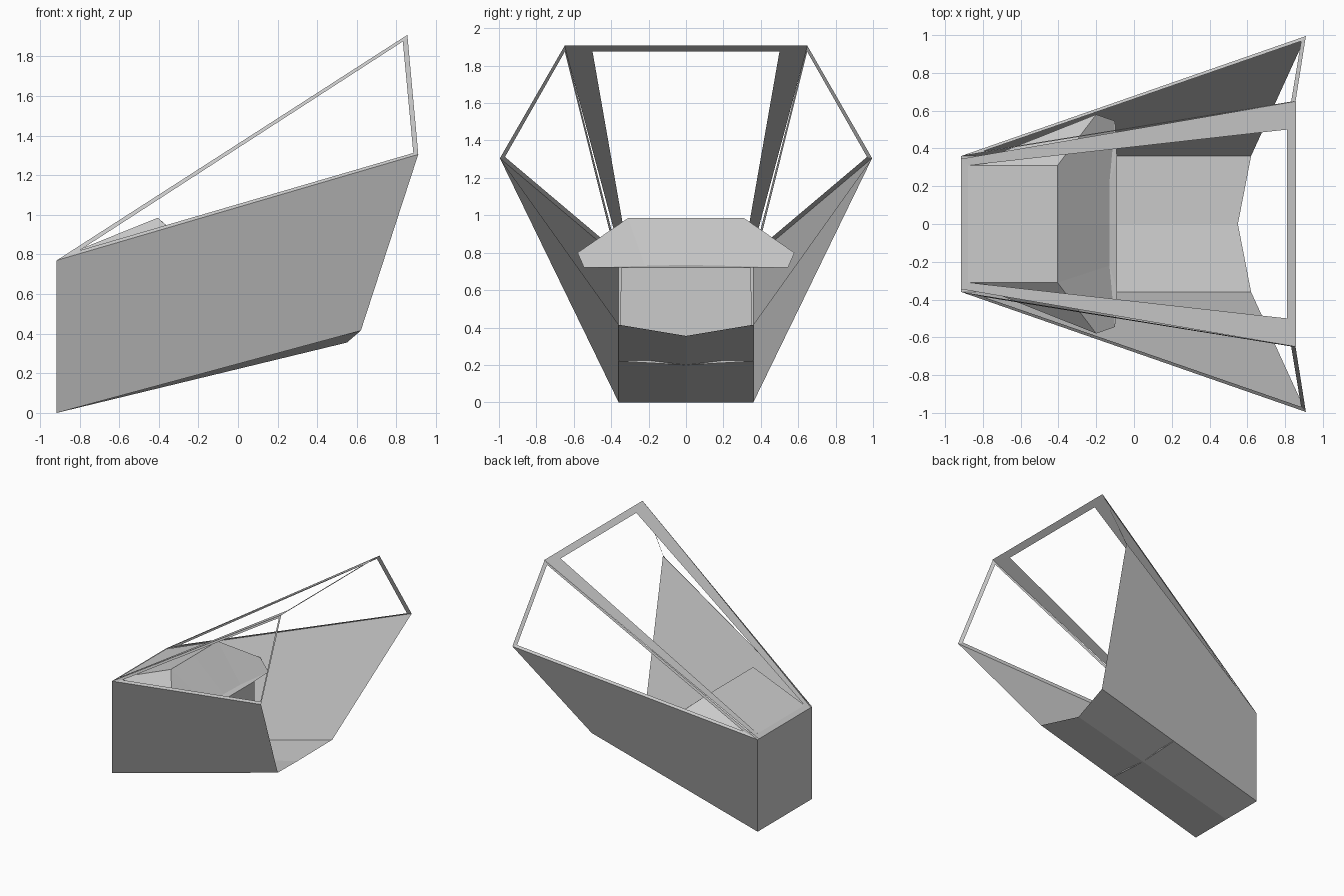
import bpy

def half_shell(name, verts, faces):
    """Build the +y half of a part and mirror it across the centre plane."""
    mesh = bpy.data.meshes.new(name)
    mesh.from_pydata(verts, [], faces)
    ob = bpy.data.objects.new(name, mesh)
    bpy.context.collection.objects.link(ob)
    mod = ob.modifiers.new("mirror", 'MIRROR')
    mod.use_axis = (False, True, False)
    mod.use_clip = True
    return ob

def ring(n):
    """Quads joining an outer loop of n points to the inner loop after it."""
    return [(i, (i + 1) % n, n + (i + 1) % n, n + i) for i in range(n)]

# hull: nose panel, creased floor and flared side wall
half_shell("hull", [
    (-.915, 0, 0), (-.915, .36, 0), (-.915, .36, .77), (-.915, 0, .77),
    (.91, .995, 1.305), (.62, .36, .415), (.55, 0, .355)],
    [(0, 3, 2, 1), (1, 2, 4, 5), (0, 1, 5, 6)])

# side window frame: flat triangular border
half_shell("side_window_frame", [
    (-.915, .36, .77), (.91, .995, 1.305), (.855, .648, 1.908),
    (-.80, .385, .82), (.885, .968, 1.312), (.832, .648, 1.875)],
    ring(3))

# roof window frame: front bar, side rail, rear bar
half_shell("roof_window_frame", [
    (-.915, 0, .77), (-.915, .345, .77), (.858, .65, 1.908), (.858, 0, 1.908),
    (-.875, 0, .795), (-.875, .31, .795), (.81, .50, 1.877), (.81, 0, 1.877)],
    ring(4)[:3])

# dashboard: hood, angled instrument face and lower lip
half_shell("dashboard", [
    (-.88, 0, .793), (-.88, .31, .793), (-.405, .31, .985), (-.405, 0, .985),
    (-.20, .58, .80), (-.10, .545, .72), (-.13, .22, .73), (-.13, 0, .735),
    (-.09, .345, .72), (-.09, 0, .72)],
    [(0, 1, 2, 3), (1, 4, 2), (2, 4, 5, 6), (3, 2, 6, 7),
     (7, 6, 8, 9), (6, 5, 8)])

# knee panel under the dashboard, down to the floor
half_shell("knee_panel", [
    (-.09, 0, .72), (-.09, .345, .72), (-.09, .36, .22), (-.09, 0, .20)],
    [(0, 1, 2, 3)])
